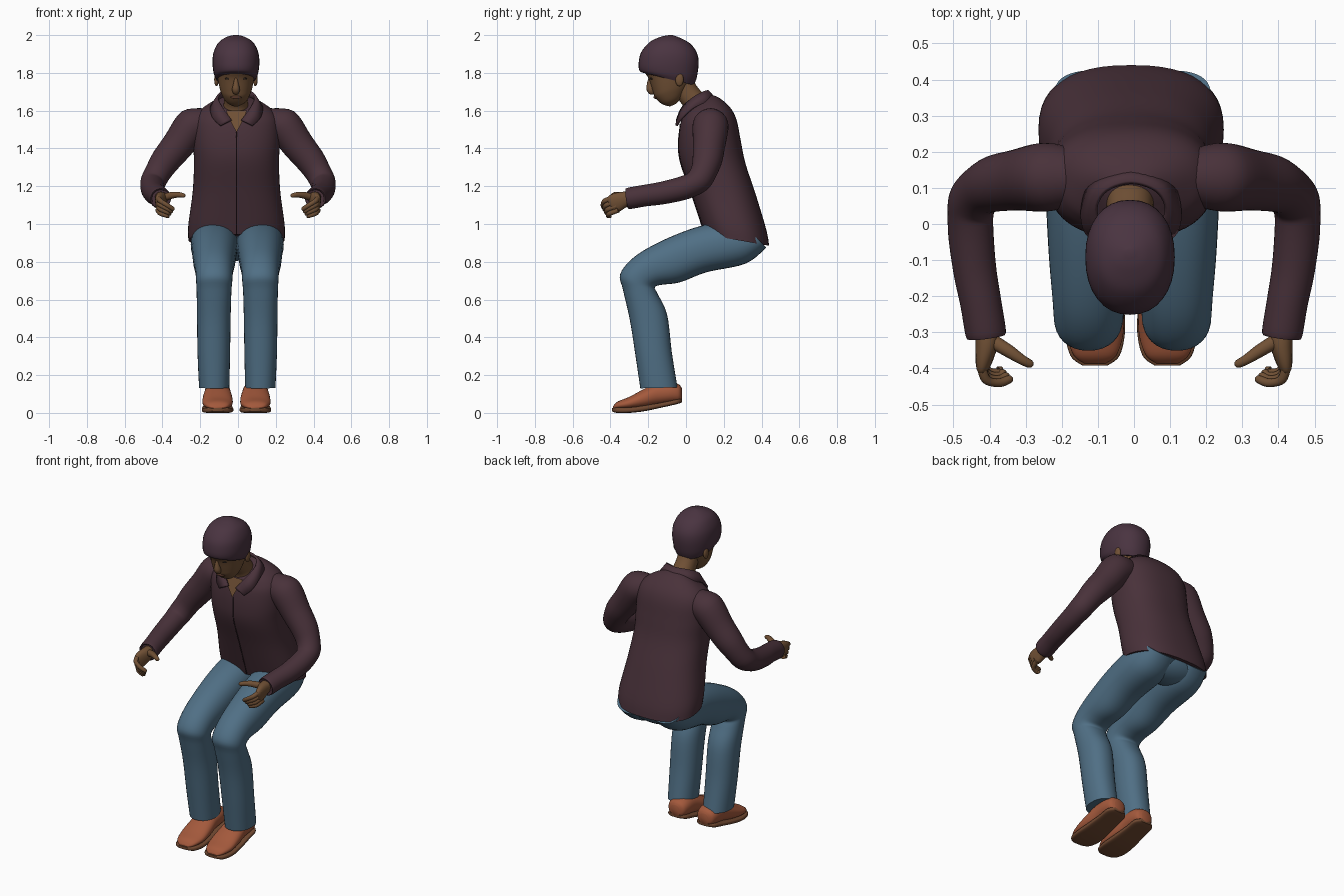
import bpy, bmesh, math
from mathutils import Vector, Matrix


def mat(name, r, g, b):
    m = bpy.data.materials.new(name)
    m.diffuse_color = (r, g, b, 1)
    return m


SHIRT = mat("plum shirt", .066, .031, .042)
SEAM = mat("dark seam", .025, .012, .017)
HAIR = mat("dark hair", .068, .034, .052)
SKIN = mat("brown skin", .165, .082, .036)
LIP = mat("lip", .115, .047, .028)
EYE = mat("dark eye", .03, .02, .015)
JEANS = mat("blue denim", .08, .16, .235)
SHOE = mat("tan leather", .37, .10, .045)
SOLE = mat("brown sole", .16, .065, .03)


def finish(bm, name, m, angle=50):
    bmesh.ops.recalc_face_normals(bm, faces=bm.faces)
    me = bpy.data.meshes.new(name)
    bm.to_mesh(me)
    bm.free()
    me.materials.append(m)
    ob = bpy.data.objects.new(name, me)
    bpy.context.collection.objects.link(ob)
    bpy.ops.object.select_all(action='DESELECT')
    ob.select_set(True)
    bpy.context.view_layer.objects.active = ob
    bpy.ops.object.shade_smooth_by_angle(angle=math.radians(angle))
    return ob


def spline(rows, k):
    """Catmull-Rom through rows of vectors."""
    out = []
    for i in range(len(rows) - 1):
        quad = [rows[max(i - 1, 0)], rows[i], rows[i + 1], rows[min(i + 2, len(rows) - 1)]]
        for j in range(k):
            t = j / k
            out.append([b + (c - a) * (t / 2) + (a * 2 - b * 5 + c * 4 - d) * (t * t / 2)
                        + (b * 3 - a - c * 3 + d) * (t ** 3 / 2) for a, b, c, d in zip(*quad)])
    return out + [rows[-1]]


def sec(fy, fz, by, bz, hw, cx=0):
    """Ring spanning a front point and a back point, with a half width."""
    f, b = Vector((cx, fy, fz)), Vector((cx, by, bz))
    return [(f + b) / 2, Vector((hw, 0, 0)), (f - b) / 2]


def tube(points):
    """Rings along a path of (x, y, z, side radius, vertical radius)."""
    ps = [Vector(p[:3]) for p in points]
    rows = []
    for i, p in enumerate(points):
        d = (ps[min(i + 1, len(ps) - 1)] - ps[max(i - 1, 0)]).normalized()
        u = d.cross(Vector((.05, .05, 1))).normalized()
        rows.append([ps[i], u * p[3], u.cross(d).normalized() * p[-1]])
    return rows


def loft(name, m, rows, x0=0, side=1, n=32, k=5, e=2.2):
    bm = bmesh.new()
    rings = []
    for c, u, v in spline(rows, k):
        ring = []
        for j in range(n):
            a = math.tau * j / n
            cs, sn = math.cos(a), math.sin(a)
            p = c + u * math.copysign(abs(cs) ** (2 / e), cs) + v * math.copysign(abs(sn) ** (2 / e), sn)
            ring.append(bm.verts.new((x0 + side * p.x, p.y, p.z)))
        rings.append(ring)
    for a, b in zip(rings, rings[1:]):
        for j in range(n):
            bm.faces.new((a[j], a[(j + 1) % n], b[(j + 1) % n], b[j]))
    bm.faces.new(rings[0])
    bm.faces.new(rings[-1])
    return finish(bm, name, m)


def blob(name, m, loc, size, tilt=0):
    bm = bmesh.new()
    M = Matrix.Translation(loc) @ Matrix.Rotation(tilt, 4, 'Y') @ Matrix.Diagonal((*size, 1))
    bmesh.ops.create_uvsphere(bm, u_segments=20, v_segments=12, radius=1, matrix=M)
    return finish(bm, name, m)


X = -.008   # body centre line
H = -.011   # head centre line

# Shirt body
torso = [sec(.10, .945, .44, .885, .255), sec(.075, 1.02, .425, .97, .255),
         sec(.022, 1.18, .368, 1.16, .232), sec(-.03, 1.33, .315, 1.32, .225),
         sec(-.04, 1.43, .29, 1.44, .23), sec(-.03, 1.53, .268, 1.55, .225),
         sec(-.01, 1.58, .235, 1.615, .195), sec(0, 1.60, .18, 1.665, .14),
         sec(.01, 1.605, .135, 1.685, .09)]
loft("shirt_body", SHIRT, torso, X, n=48, e=2.4)

# Button seam down the shirt front
loft("shirt_seam", SEAM, tube([(0, c.y + v.y, c.z + v.z, .003, .003) for c, u, v in torso[:6]]), X, n=8)

# Open neck of the shirt
bm = bmesh.new()
vs = [bm.verts.new((X + x, y, z)) for x, y, z in
      ((0, -.047, 1.485), (.035, -.042, 1.55), (.055, -.02, 1.60), (-.055, -.02, 1.60), (-.035, -.042, 1.55))]
bm.faces.new(vs)
finish(bm, "open_neck", SKIN)

# Collar: a folded band round the neck ending in two points
half = [((0, .115, 1.705), (0, .155, 1.66)), ((.07, .093, 1.70), (.105, .118, 1.645)),
        ((.098, .04, 1.67), (.135, .04, 1.615)), ((.072, -.02, 1.615), (.125, -.022, 1.56)),
        ((.025, -.047, 1.55), (.085, -.05, 1.52))]
band = [[Vector((-p[0], p[1], p[2])) for p in r] for r in half[:0:-1]]
band += [[Vector(p) for p in r] for r in half]
bm = bmesh.new()
off = Vector((X, 0, 0))
pairs = [[bm.verts.new(p + off) for p in r] for r in spline(band, 5)]
for a, b in zip(pairs, pairs[1:]):
    bm.faces.new((a[0], b[0], b[1], a[1]))
collar = finish(bm, "collar", SHIRT)
mod = collar.modifiers.new("thickness", 'SOLIDIFY')
mod.thickness = .012
mod.offset = 0

# Neck and head
loft("neck", SKIN, tube([(0, .07, 1.58, .075), (0, .05, 1.64, .064), (0, .005, 1.70, .06), (0, -.04, 1.78, .06)]), H)
loft("head", SKIN, [sec(-.085, 1.622, -.055, 1.635, .02), sec(-.127, 1.635, -.02, 1.67, .055),
                    sec(-.163, 1.67, .01, 1.72, .078), sec(-.177, 1.705, .03, 1.77, .09),
                    sec(-.198, 1.77, .05, 1.83, .101), sec(-.222, 1.81, .055, 1.88, .105),
                    sec(-.225, 1.86, .05, 1.92, .10), sec(-.18, 1.94, .01, 1.96, .075),
                    sec(-.13, 1.97, -.05, 1.975, .03)], H)
loft("nose", SKIN, tube([(0, -.19, 1.785, .009), (0, -.193, 1.75, .012),
                         (0, -.19, 1.718, .02), (0, -.18, 1.70, .018), (0, -.165, 1.692, .008)]), H, n=16)
blob("lips", LIP, (H, -.158, 1.671), (.03, .014, .009))

# Hair cap
loft("hair", HAIR, [sec(-.225, 1.80, .042, 1.735, .103), sec(-.246, 1.812, .058, 1.78, .117),
                    sec(-.251, 1.85, .067, 1.855, .124), sec(-.237, 1.91, .056, 1.91, .118),
                    sec(-.19, 1.965, .02, 1.957, .092), sec(-.13, 1.992, -.035, 1.987, .05),
                    sec(-.09, 2.0, -.07, 2.0, .012)], H)

# Hips of the jeans
blob("jeans_seat", JEANS, (X, .29, .905), (.225, .125, .10))

# Paired parts
for s, tag in ((1, "left"), (-1, "right")):
    blob(tag + "_eye", EYE, (H + s * .041, -.18, 1.77), (.017, .011, .007))
    blob(tag + "_eyebrow", HAIR, (H + s * .045, -.197, 1.797), (.03, .011, .006), s * -.1)
    blob(tag + "_ear", SKIN, (H + s * .103, -.035, 1.765), (.012, .022, .036))

    # Sleeve
    loft(tag + "_sleeve", SHIRT, tube([
        (.15, .13, 1.54, .075), (.24, .13, 1.52, .095), (.32, .122, 1.415, .085), (.395, .108, 1.32, .076),
        (.444, .07, 1.235, .068), (.453, 0, 1.195, .063), (.442, -.12, 1.165, .06),
        (.424, -.22, 1.15, .057), (.41, -.305, 1.135, .056), (.41, -.307, 1.135, .045)]), 0, s, e=2)

    # Hand with curled fingers
    loft(tag + "_palm", SKIN, tube([
        (.408, -.28, 1.137, .034, .034), (.407, -.325, 1.13, .032, .042),
        (.413, -.365, 1.115, .026, .05), (.418, -.395, 1.105, .018, .046), (.42, -.405, 1.10, .008, .03)]), 0, s, n=20)
    loft(tag + "_thumb", SKIN, tube([
        (.40, -.32, 1.138, .02), (.35, -.35, 1.152, .018), (.312, -.375, 1.155, .014),
        (.287, -.388, 1.15, .011), (.28, -.391, 1.148, .004)]), 0, s, n=14)
    for i, finger in enumerate(("index", "middle", "ring", "little")):
        g, dz = .009 * i, -.022 * i
        loft(f"{tag}_{finger}_finger", SKIN, tube([
            (.424, -.385 + g, 1.14 + dz, .014), (.41, -.43 + g, 1.122 + dz, .013),
            (.375, -.44 + g, 1.10 + dz * .85, .012), (.345 + g, -.43 + g, 1.08 + dz * .6, .011),
            (.338 + g, -.426 + g, 1.075 + dz * .6, .004)]), 0, s, n=12)

    # Bent trouser leg
    loft(tag + "_trouser_leg", JEANS, [
        sec(.31, .99, .425, .875, .10, .115), sec(.175, 1.008, .315, .79, .125, .12),
        sec(.03, .975, .11, .745, .119, .121), sec(-.14, .905, -.03, .692, .11, .122),
        sec(-.275, .825, -.13, .678, .10, .122), sec(-.348, .735, -.165, .665, .096, .122),
        sec(-.333, .65, -.15, .63, .092, .123), sec(-.297, .49, -.10, .52, .089, .124),
        sec(-.267, .30, -.075, .32, .086, .124), sec(-.242, .13, -.045, .135, .08, .122)], -.004, s)

    # Shoe upper and sole, heel slightly raised
    loft(tag + "_shoe", SHOE, [sec(y, t, y, b, w, .10) for y, t, b, w in (
        (-.386, .035, .02, .03), (-.362, .06, .018, .06), (-.30, .085, .018, .079), (-.22, .128, .025, .078),
        (-.15, .16, .04, .07), (-.08, .165, .05, .067), (-.037, .15, .055, .055), (-.022, .13, .065, .03))], X, s)
    loft(tag + "_sole", SOLE, [sec(y, t, y, b, w, .10) for y, t, b, w in (
        (-.392, .025, .008, .035), (-.365, .029, 0, .068), (-.30, .03, 0, .083), (-.22, .04, .009, .08),
        (-.12, .057, .03, .07), (-.05, .072, .046, .065), (-.022, .075, .055, .038))], X, s, e=4)
